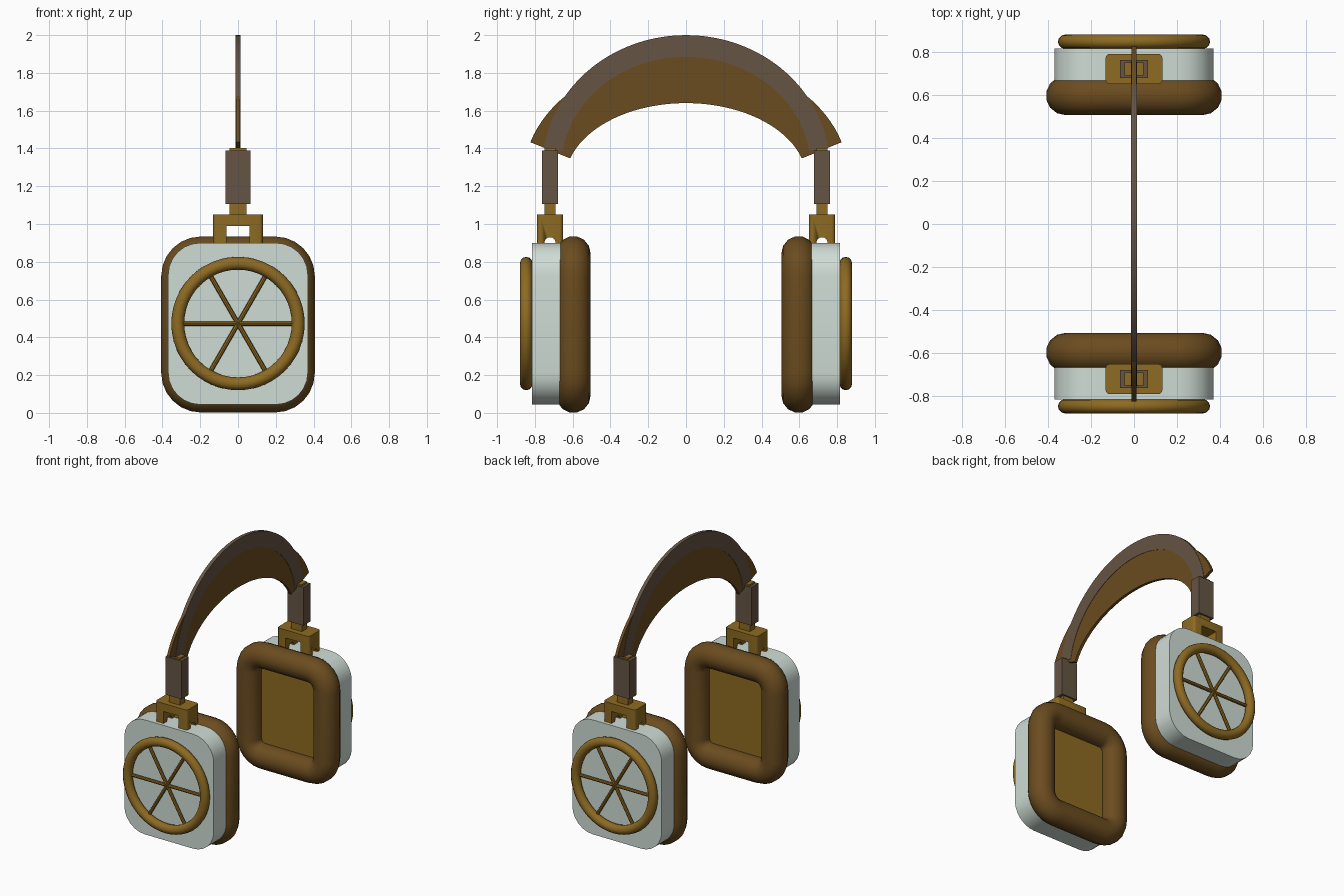
import bpy, bmesh, math
from mathutils import Vector, Matrix

if "Cube" in bpy.data.objects:
    bpy.data.objects.remove(bpy.data.objects["Cube"])


def material(name, rgb):
    m = bpy.data.materials.new(name)
    m.diffuse_color = (*rgb, 1)
    m.use_nodes = True
    m.node_tree.nodes["Principled BSDF"].inputs["Base Color"].default_value = m.diffuse_color
    return m


SHELL = material("pale_grey", (0.63, 0.72, 0.67))
GOLD = material("antique_gold", (0.27, 0.145, 0.016))
BAND = material("grey_brown", (0.13, 0.09, 0.057))
LEATHER = material("brown_leather", (0.145, 0.072, 0.014))


def finish(name, bm, mat, smooth=None):
    bmesh.ops.recalc_face_normals(bm, faces=bm.faces)
    me = bpy.data.meshes.new(name)
    bm.to_mesh(me)
    bm.free()
    if smooth:
        me.polygons.foreach_set("use_smooth", [True] * len(me.polygons))
        me.set_sharp_from_angle(angle=math.radians(smooth))
    if mat:
        me.materials.append(mat)
    ob = bpy.data.objects.new(name, me)
    bpy.context.collection.objects.link(ob)
    return ob


def rounded_rect(hx, hy, r, n=6):
    """Outline of a rounded rectangle, counter-clockwise."""
    pts = []
    for k, (sx, sy) in enumerate(((1, 1), (-1, 1), (-1, -1), (1, -1))):
        for i in range(n + 1):
            a = math.pi / 2 * (k + i / n)
            pts.append((sx * (hx - r) + r * math.cos(a), sy * (hy - r) + r * math.sin(a)))
    return pts


def loft(name, rings, mat, closed=False, smooth=None):
    """Skin equal-length rings; cap the ends, or join last to first."""
    bm = bmesh.new()
    vs = [[bm.verts.new(p) for p in ring] for ring in rings]
    n = len(vs[0])
    for k in range(len(vs) if closed else len(vs) - 1):
        a, b = vs[k], vs[(k + 1) % len(vs)]
        for i in range(n):
            j = (i + 1) % n
            bm.faces.new((a[i], a[j], b[j], b[i]))
    if not closed:
        bm.faces.new(vs[0])
        bm.faces.new(vs[-1])
    return finish(name, bm, mat, smooth)


def box(name, lo, hi, mat):
    bm = bmesh.new()
    bmesh.ops.create_cube(bm, size=1)
    lo, hi = Vector(lo), Vector(hi)
    for v in bm.verts:
        v.co = (lo + hi) / 2 + Vector(c * d for c, d in zip(v.co, hi - lo))
    return finish(name, bm, mat)


def rod(name, centre, direction, radius, length, mat, sides=16):
    bm = bmesh.new()
    rot = Vector(direction).to_track_quat('Z', 'Y').to_matrix().to_4x4()
    bmesh.ops.create_cone(bm, cap_ends=True, segments=sides, radius1=radius, radius2=radius,
                          depth=length, matrix=Matrix.Translation(centre) @ rot)
    return finish(name, bm, mat, 40)


def arch(name, outer, inner, t0, half, mat, n=40):
    """Flat strip between two half ellipses (a, b, base z) in the yz plane."""
    rings = []
    for i in range(n + 1):
        t = t0 + (math.pi - 2 * t0) * i / n
        (yo, zo), (yi, zi) = [(a * math.cos(t), c + b * math.sin(t)) for a, b, c in (outer, inner)]
        rings.append([(-half, yo, zo), (half, yo, zo), (half, yi, zi), (-half, yi, zi)])
    return loft(name, rings, mat, smooth=30)


# Headband: outer strap and padded crescent beneath it
arch("headband_strap", (0.76, 0.70, 1.30), (0.66, 0.585, 1.30), 0.15, 0.013, BAND)
arch("headband_cushion", (0.86, 0.64, 1.25), (0.64, 0.41, 1.23), 0.29, 0.0105, LEATHER)

for side, s in (("front", -1), ("back", 1)):
    def plate(part, hx, hz, r, y0, y1, zc, mat):
        pts = rounded_rect(hx, hz, r)
        return loft(f"{side}_{part}", [[(x, s * y, z + zc) for x, z in pts] for y in (y0, y1)],
                    mat, smooth=30)

    # Ear cup shell and inner panel
    plate("cup_shell", 0.37, 0.428, 0.17, 0.665, 0.815, 0.472, SHELL)
    plate("inner_panel", 0.30, 0.35, 0.10, 0.605, 0.67, 0.467, GOLD)

    # Ear pad: rounded tube swept round a rounded rectangle
    rings = []
    for k in range(14):
        a = math.tau * (k + 0.5) / 14
        d, y = 0.092 * math.cos(a), 0.596 + 0.091 * math.sin(a)
        rings.append([(x, s * y, z + 0.468)
                      for x, z in rounded_rect(0.317 + d, 0.376 + d, 0.12 + d)])
    loft(f"{side}_ear_pad", rings, LEATHER, closed=True, smooth=50)

    # Outer ring with crossing spokes
    rings = []
    for k in range(48):
        a = math.tau * k / 48
        ring = []
        for i in range(12):
            b = math.tau * i / 12
            r = 0.319 + 0.034 * math.cos(b)
            ring.append((r * math.cos(a), s * (0.846 + 0.033 * math.sin(b)), 0.473 + r * math.sin(a)))
        rings.append(ring)
    loft(f"{side}_ring", rings, GOLD, closed=True, smooth=50)
    for k in range(3):
        a = math.pi * k / 3
        rod(f"{side}_spoke_{k + 1}", (0, s * 0.838, 0.473), (math.cos(a), 0, math.sin(a)),
            0.012, 0.62, GOLD, 8)

    # Yoke bracket with a window and a round notch cut through
    pts = rounded_rect(0.132, 0.07, 0.02, 3)
    yoke = loft(f"{side}_yoke", [[(x, s * 0.72 + y, z) for x, y in pts] for z in (0.89, 1.05)],
                GOLD, smooth=30)
    window = box(f"{side}_window_cutter", (-0.062, s * 0.72 - 0.1, 0.8),
                 (0.062, s * 0.72 + 0.1, 0.99), None)
    notch = rod(f"{side}_notch_cutter", (0, s * 0.72, 0.9), (1, 0, 0), 0.03, 0.4, None)
    for cutter in (window, notch):
        cutter.hide_render = True
        cutter.hide_set(True)
        mod = yoke.modifiers.new("cut", 'BOOLEAN')
        mod.operation = 'DIFFERENCE'
        mod.solver = 'EXACT'
        mod.object = cutter

    # Stem and the slider sleeve around it
    box(f"{side}_stem", (-0.045, s * 0.72 - 0.03, 1.04), (0.045, s * 0.72 + 0.03, 1.402), GOLD)
    box(f"{side}_slider", (-0.066, s * 0.72 - 0.042, 1.105), (0.066, s * 0.72 + 0.042, 1.39), BAND)
